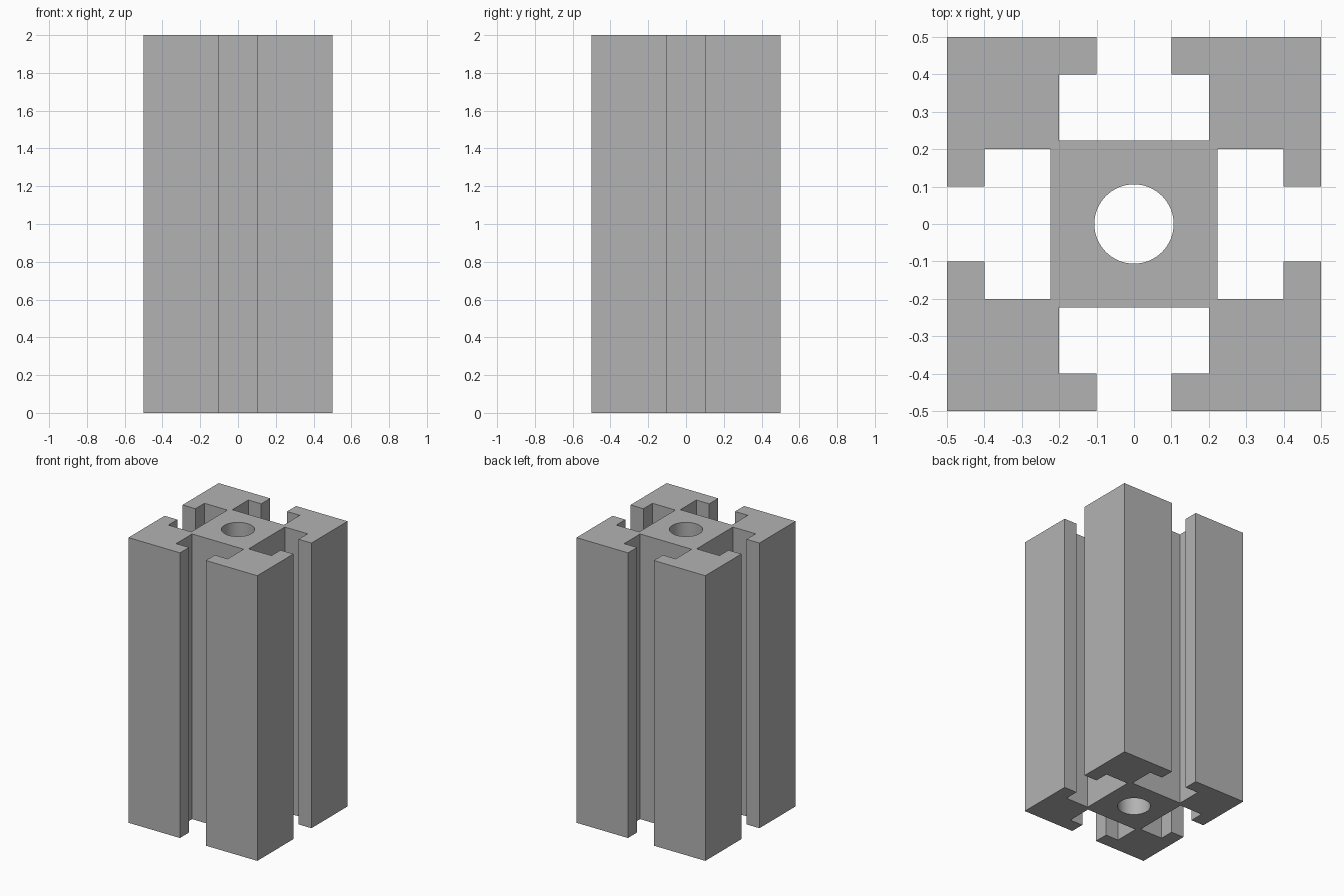
import bpy, bmesh, math
from mathutils import Matrix, Vector

cube = bpy.data.objects.get("Cube")
if cube:
    bpy.data.objects.remove(cube, do_unlink=True)

HEIGHT = 2.0
BORE_RADIUS = 0.106
BORE_SIDES = 64

# One corner followed by one T-slot; four turns of it make the outline
half_slot = [(0.1, 0.5), (0.1, 0.4), (0.2, 0.4), (0.2, 0.223)]
side = [(0.5, 0.5)] + half_slot + [(-x, y) for x, y in reversed(half_slot)]
outline = [Matrix.Rotation(turn * math.pi / 2, 3, 'Z') @ Vector((x, y, 0))
           for turn in range(4) for x, y in side]

# Round bore through the core
bore = [Vector((BORE_RADIUS * math.cos(a), BORE_RADIUS * math.sin(a), 0))
        for a in (i * math.tau / BORE_SIDES for i in range(BORE_SIDES))]


def edge_loop(bm, points):
    verts = [bm.verts.new(p) for p in points]
    return [bm.edges.new((v, verts[i - 1])) for i, v in enumerate(verts)]


# Fill the cross-section and extrude it to full height
bm = bmesh.new()
edges = edge_loop(bm, outline) + edge_loop(bm, bore)
bmesh.ops.triangle_fill(bm, edges=edges, use_beauty=True, normal=(0, 0, 1))
extruded = bmesh.ops.extrude_face_region(bm, geom=bm.faces[:])
top = [g for g in extruded["geom"] if isinstance(g, bmesh.types.BMVert)]
bmesh.ops.translate(bm, verts=top, vec=(0, 0, HEIGHT))
bmesh.ops.recalc_face_normals(bm, faces=bm.faces[:])
assert all(e.is_manifold for e in bm.edges)

mesh = bpy.data.meshes.new("slotted_rail")
bm.to_mesh(mesh)
bm.free()
rail = bpy.data.objects.new("slotted_rail", mesh)
bpy.context.collection.objects.link(rail)

# Plain grey metal
grey = bpy.data.materials.new("light_grey")
grey.use_nodes = True
colour = (0.45, 0.45, 0.45, 1)
grey.diffuse_color = colour
grey.node_tree.nodes["Principled BSDF"].inputs["Base Color"].default_value = colour
mesh.materials.append(grey)

# Smooth bore, crisp corners
bpy.context.view_layer.objects.active = rail
rail.select_set(True)
bpy.ops.object.shade_smooth_by_angle(angle=math.radians(30))
